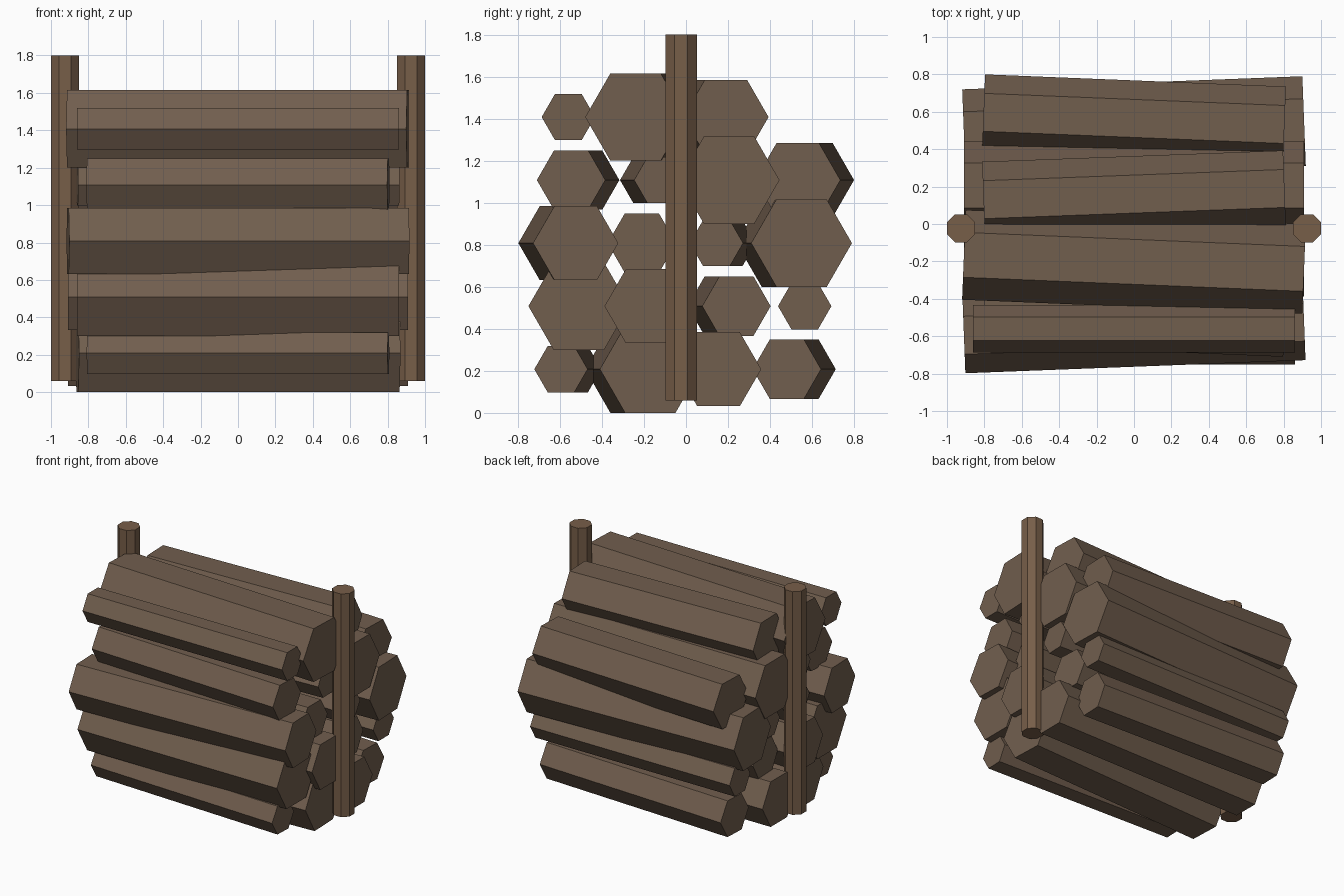
import bpy
from math import pi, cos, atan2

if "Cube" in bpy.data.objects:
    bpy.data.objects.remove(bpy.data.objects["Cube"])


def material(name, rgb):
    m = bpy.data.materials.new(name)
    m.diffuse_color = (*rgb, 1)
    m.use_nodes = True
    m.node_tree.nodes["Principled BSDF"].inputs["Base Color"].default_value = m.diffuse_color
    return m


bark = material("log_wood", (0.165, 0.112, 0.076))
stake = material("post_wood", (0.185, 0.112, 0.066))


def prism(name, sides, radius, length, loc, rot, mat):
    bpy.ops.mesh.primitive_cylinder_add(
        vertices=sides, radius=radius, depth=length, location=loc, rotation=rot)
    ob = bpy.context.object
    ob.name = name
    ob.data.materials.append(mat)
    return ob


# Log sizes and half lengths
S, M, L, XL = 0.127, 0.163, 0.203, 0.24
HALF = (0.805, 0.86, 0.91)

# Stack rows from the bottom up: (radius, y at left end, y at right end)
rows = [
    [(S, -0.53, -0.595), (XL, -0.24, -0.17), (L, 0.155, 0.155), (M, 0.55, 0.48)],
    [(XL, -0.51, -0.51), (L, -0.185, -0.185), (M, 0.17, 0.24), (S, 0.565, 0.565)],
    [(L, -0.595, -0.525), (M, -0.21, -0.21), (S, 0.205, 0.145), (XL, 0.48, 0.55)],
    [(M, -0.48, -0.547), (S, -0.187, -0.12), (XL, 0.205, 0.205), (L, 0.597, 0.532)],
    [(S, -0.56, -0.56), (XL, -0.165, -0.24), (L, 0.13, 0.19)],
]

# Hexagonal logs lying along x, flat side up, slightly yawed
for r, row in enumerate(rows):
    for c, (radius, y0, y1) in enumerate(row):
        half = HALF[(r + c) % 3]
        yaw = atan2(y1 - y0, 2 * half)
        prism(f"log_row{r + 1}_{c + 1}", 6, radius, 2 * half,
              (0, (y0 + y1) / 2, 0.208 + 0.3 * r), (0, pi / 2, yaw), bark)

# Octagonal upright posts at both ends
for side, x in (("left", -0.925), ("right", 0.925)):
    prism(f"{side}_post", 8, 0.075 / cos(pi / 8), 1.74,
          (x, -0.023, 0.93), (0, 0, pi / 8), stake)
